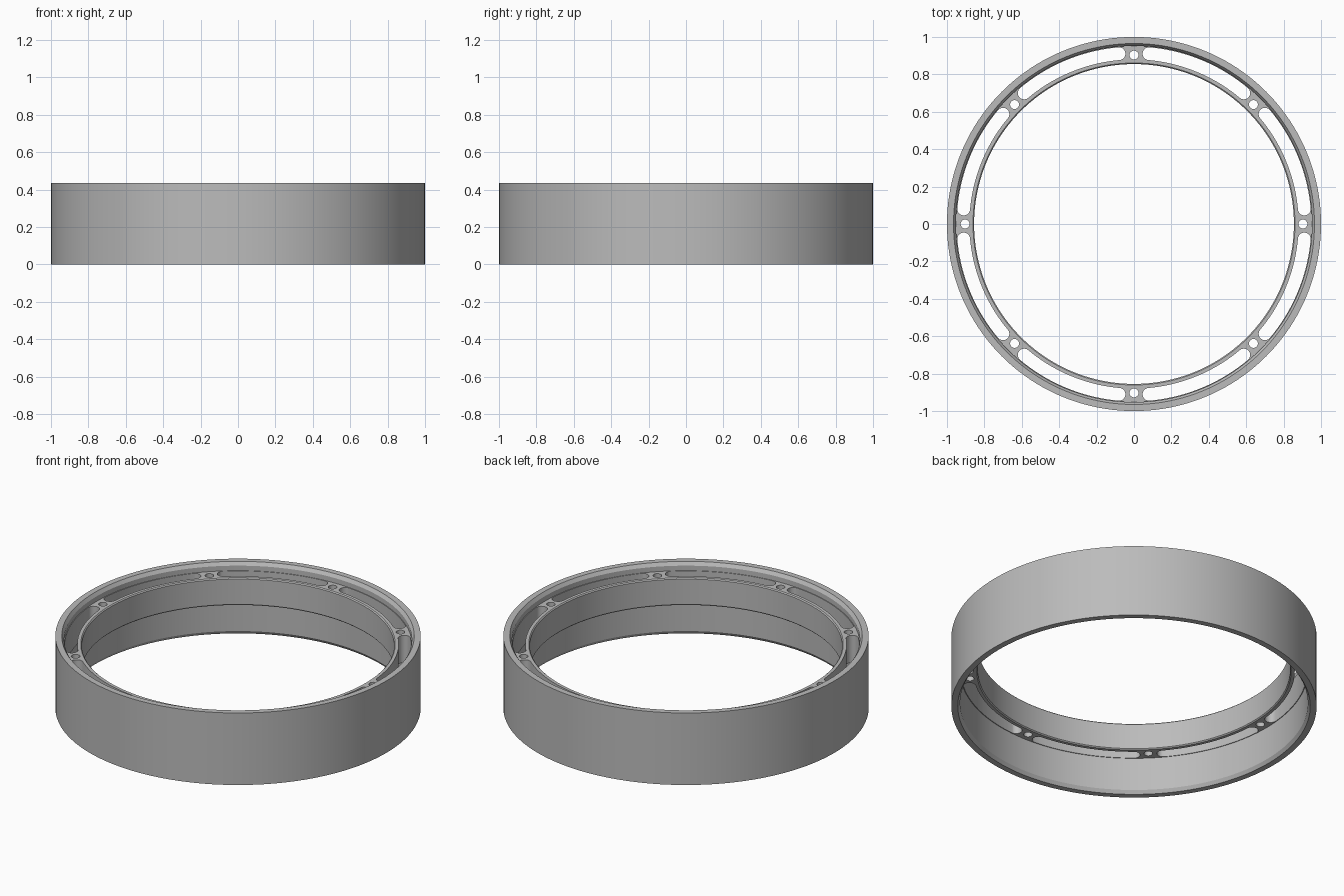
import bpy, bmesh
from math import cos, sin, pi, tau

if "Cube" in bpy.data.objects:
    bpy.data.objects.remove(bpy.data.objects["Cube"])

HEIGHT = 0.435
FLANGE_LOW, FLANGE_TOP = 0.22, 0.385
SEGMENTS = 160
SPOKES = 8

grey = bpy.data.materials.new("plain grey")
grey.use_nodes = True
colour = (0.5, 0.5, 0.5, 1)
grey.diffuse_color = colour
grey.node_tree.nodes["Principled BSDF"].inputs["Base Color"].default_value = colour


def make_object(name, bm):
    bmesh.ops.recalc_face_normals(bm, faces=bm.faces)
    mesh = bpy.data.meshes.new(name)
    bm.to_mesh(mesh)
    bm.free()
    mesh.materials.append(grey)
    obj = bpy.data.objects.new(name, mesh)
    bpy.context.collection.objects.link(obj)
    return obj


def revolve(name, profile):
    """Turn a closed (radius, z) profile around the z axis."""
    bm = bmesh.new()
    rings = []
    for i in range(SEGMENTS):
        a = tau * i / SEGMENTS
        rings.append([bm.verts.new((r * cos(a), r * sin(a), z)) for r, z in profile])
    for i, ring in enumerate(rings):
        after = rings[(i + 1) % SEGMENTS]
        for j in range(len(profile)):
            k = (j + 1) % len(profile)
            bm.faces.new((ring[j], after[j], after[k], ring[k]))
    return make_object(name, bm)


def add_prism(bm, outline):
    """Upright prism passing right through the flange."""
    face = bm.faces.new([bm.verts.new((x, y, FLANGE_LOW - 0.1)) for x, y in outline])
    top = bmesh.ops.extrude_face_region(bm, geom=[face])["geom"]
    verts = [v for v in top if isinstance(v, bmesh.types.BMVert)]
    bmesh.ops.translate(bm, verts=verts, vec=(0, 0, 0.36))


def arc(cx, cy, radius, start, end, steps):
    return [(cx + radius * cos(start + (end - start) * i / steps),
             cy + radius * sin(start + (end - start) * i / steps)) for i in range(steps + 1)]


# Outer wall with chamfered rims and an inward flange
wall, rim, bore, edge = 0.952, 0.965, 0.855, 0.006
body = revolve("ring_body", [
    (1, 0), (1, HEIGHT), (rim, HEIGHT), (wall, HEIGHT - 0.02),
    (wall, FLANGE_TOP), (bore + edge, FLANGE_TOP), (bore, FLANGE_TOP - edge),
    (bore, FLANGE_LOW + edge), (bore + edge, FLANGE_LOW), (wall, FLANGE_LOW),
    (wall, 0.02), (rim, 0)])

# Curved slots between the spokes and a screw hole in each spoke
slot_in, slot_out = 0.88, 0.948
mid, cap = (slot_in + slot_out) / 2, (slot_out - slot_in) / 2
inset = (0.046 + cap) / mid
bm = bmesh.new()
for i in range(SPOKES):
    a = tau * i / SPOKES
    first, last = a + inset, a + tau / SPOKES - inset
    outline = arc(0, 0, slot_out, first, last, 18)
    outline += arc(mid * cos(last), mid * sin(last), cap, last, last + pi, 10)[1:]
    outline += arc(0, 0, slot_in, last, first, 18)[1:]
    outline += arc(mid * cos(first), mid * sin(first), cap, first + pi, first + tau, 10)[1:-1]
    add_prism(bm, outline)
    add_prism(bm, arc(0.903 * cos(a), 0.903 * sin(a), 0.024, 0, tau, 20)[:-1])
cutter = make_object("slot_cutter", bm)
cutter.hide_render = True

cut = body.modifiers.new("slots", 'BOOLEAN')
cut.operation = 'DIFFERENCE'
cut.solver = 'EXACT'
cut.object = cutter
bpy.ops.object.select_all(action='DESELECT')
body.select_set(True)
bpy.context.view_layer.objects.active = body
bpy.ops.object.modifier_apply(modifier=cut.name)
bpy.data.objects.remove(cutter)
bpy.ops.object.shade_smooth_by_angle(angle=pi / 9)
